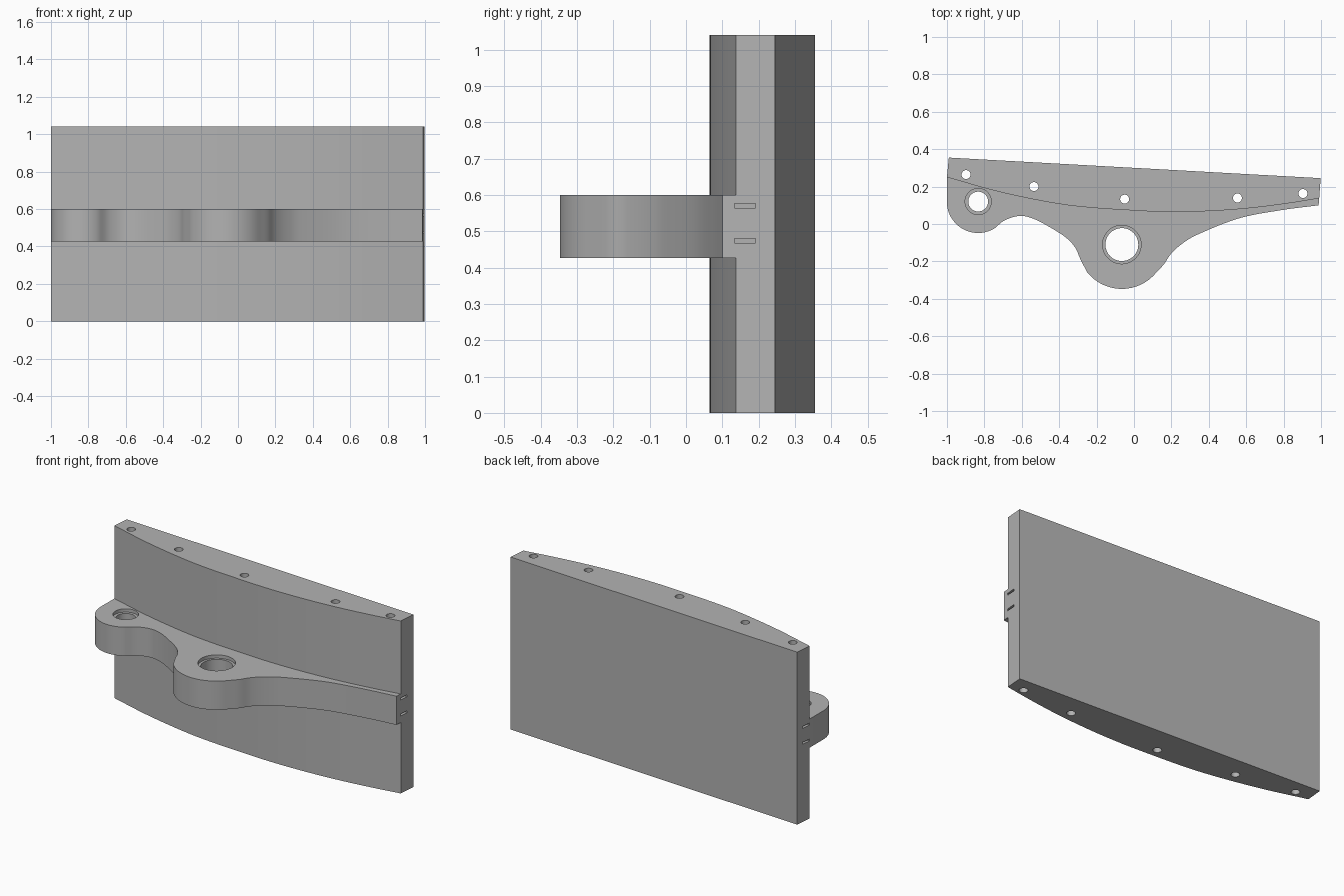
import bpy, bmesh
from math import sin, cos, pi, radians, atan2
from mathutils import Vector

cube = bpy.data.objects.get("Cube")
if cube:
    bpy.data.objects.remove(cube, do_unlink=True)

grey = bpy.data.materials.new("plain grey")
grey.use_nodes = True
COLOUR = (0.45, 0.45, 0.45, 1)
grey.diffuse_color = COLOUR
grey.node_tree.nodes["Principled BSDF"].inputs["Base Color"].default_value = COLOUR


def spline(points, steps=6):
    """Smooth curve through all points."""
    p = [Vector(q) for q in points]
    p = [2 * p[0] - p[1]] + p + [2 * p[-1] - p[-2]]
    out = []
    for a, b, c, d in zip(p, p[1:], p[2:], p[3:]):
        for i in range(steps):
            t = i / steps
            out.append(0.5 * (2 * b + (c - a) * t + (2 * a - 5 * b + 4 * c - d) * t * t
                              + (3 * b - a - 3 * c + d) * t ** 3))
    return out + [p[-2]]


def arc(centre, radius, start, end, steps):
    return [(centre[0] + radius * cos(radians(start + (end - start) * i / steps)),
             centre[1] + radius * sin(radians(start + (end - start) * i / steps)))
            for i in range(steps + 1)]


def prism(name, outline, bottom, top):
    bm = bmesh.new()
    face = bm.faces.new([bm.verts.new((q[0], q[1], bottom)) for q in outline])
    moved = bmesh.ops.extrude_face_region(bm, geom=[face])["geom"]
    bmesh.ops.translate(bm, vec=(0, 0, top - bottom),
                        verts=[v for v in moved if isinstance(v, bmesh.types.BMVert)])
    bmesh.ops.recalc_face_normals(bm, faces=bm.faces)
    mesh = bpy.data.meshes.new(name)
    bm.to_mesh(mesh)
    bm.free()
    mesh.materials.append(grey)
    obj = bpy.data.objects.new(name, mesh)
    bpy.context.collection.objects.link(obj)
    return obj


def combine(target, tool, operation):
    tool.hide_render = True
    mod = target.modifiers.new(operation.lower(), 'BOOLEAN')
    mod.operation, mod.object, mod.solver = operation, tool, 'EXACT'
    bpy.context.view_layer.objects.active = target
    bpy.ops.object.modifier_apply(modifier=mod.name)
    bpy.data.objects.remove(tool, do_unlink=True)


def drill(target, centre, radius, bottom, top, sides=48):
    ring = arc(centre, radius, 0, 360, sides)[:-1]
    combine(target, prism("hole_cutter", ring, bottom, top), 'DIFFERENCE')


HEIGHT, ARM_LOW, ARM_HIGH = 1.04, 0.427, 0.6
BIG, SMALL = (-0.065, -0.11), (-0.833, 0.12)

# Panel: flat slanted back, bowed front
front = spline([(-1, 0.25), (-0.7, 0.167), (-0.35, 0.1), (0, 0.072), (0.2, 0.065),
                (0.4, 0.069), (0.6, 0.083), (0.8, 0.107), (0.99, 0.137)])
panel = prism("support_panel", front + [(0.998, 0.245), (-0.99, 0.355)], 0, HEIGHT)

# Hinge arm: two rounded lugs joined by flowing curves
small_lug = arc(SMALL, 0.168, 180, 301, 20)
big_lug = arc(BIG, 0.237, 218, 320, 22)
valley = spline([small_lug[-1], (-0.69, 0.02), (-0.61, 0.043), (-0.53, 0.025), (-0.425, -0.032),
                 (-0.355, -0.08), (-0.312, -0.13), (-0.288, -0.185), big_lug[0]])
tail = spline([big_lug[-1], (0.16, -0.215), (0.2, -0.157), (0.265, -0.1), (0.35, -0.052),
               (0.56, 0.03), (0.78, 0.073), (0.987, 0.1)])
rear = [(0.99, 0.137), (0.9, 0.16), (0.2, 0.12), (-0.4, 0.16), (-0.9, 0.27), (-1, 0.25)]
arm = prism("hinge_arm", small_lug + valley[1:-1] + big_lug + tail[1:] + rear, ARM_LOW, ARM_HIGH)
combine(panel, arm, 'UNION')

# Pivot holes with shallow counterbores on both faces
for centre, bore, rim in ((BIG, 0.088, 0.103), (SMALL, 0.053, 0.07)):
    drill(panel, centre, bore, ARM_LOW - 0.05, ARM_HIGH + 0.05)
    drill(panel, centre, rim, ARM_HIGH - 0.02, ARM_HIGH + 0.05)
    drill(panel, centre, rim, ARM_LOW - 0.05, ARM_LOW + 0.02)

# Rod holes through the full height
for centre in ((-0.898, 0.264), (-0.535, 0.2), (-0.05, 0.133), (0.553, 0.139), (0.903, 0.163)):
    drill(panel, centre, 0.024, -0.1, HEIGHT + 0.1, 24)

# Thin paired slots in both ends
for x0, x1, y in ((0.86, 1.1, 0.133), (-1.1, -0.86, 0.252)):
    for z in (0.474, 0.57):
        box = [(x0, y), (x1, y), (x1, y + 0.058), (x0, y + 0.058)]
        combine(panel, prism("slot_cutter", box, z - 0.006, z + 0.006), 'DIFFERENCE')

bpy.ops.object.select_all(action='DESELECT')
panel.select_set(True)
bpy.context.view_layer.objects.active = panel
bpy.ops.object.shade_smooth_by_angle(angle=radians(30))
